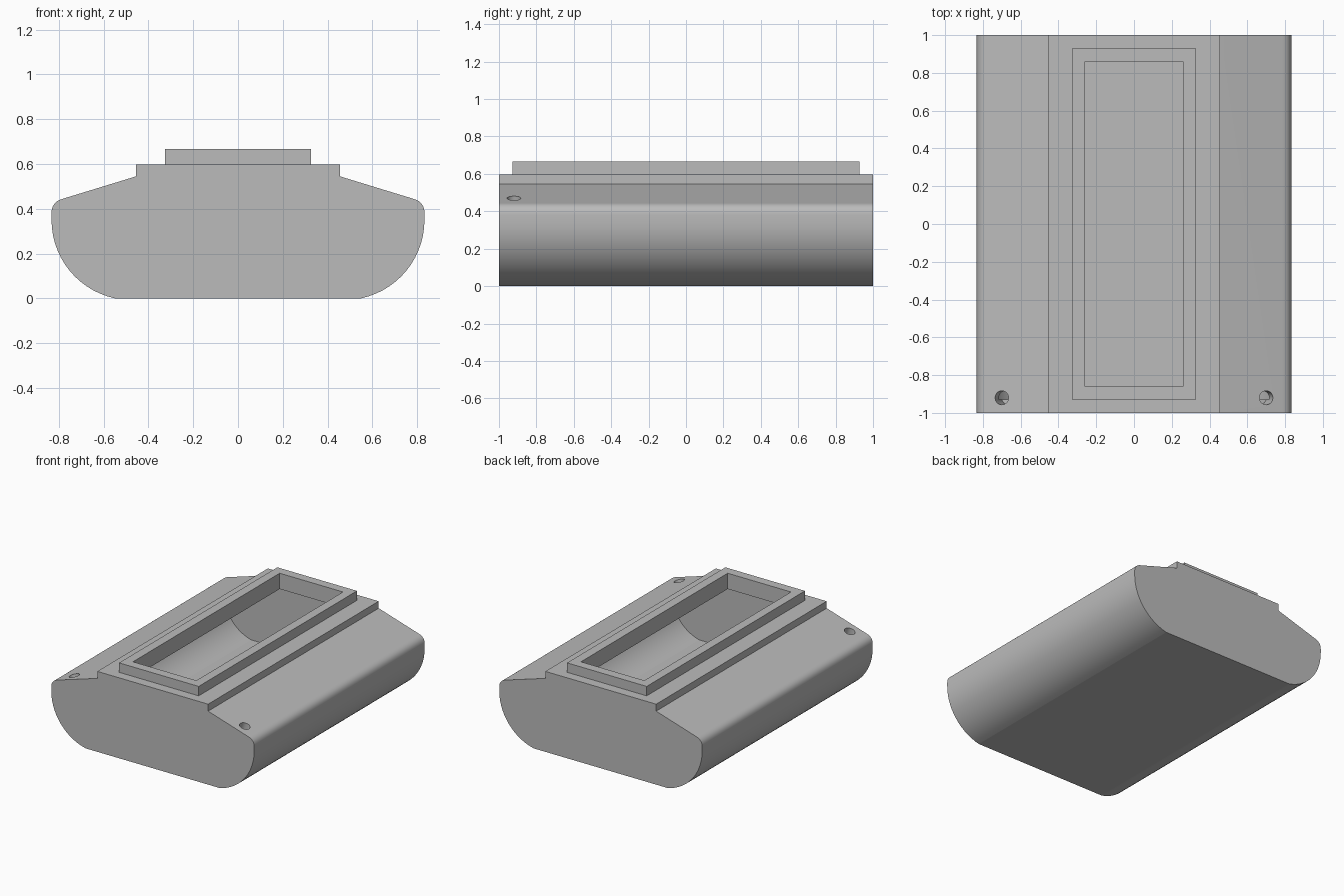
import bpy, bmesh, math
from mathutils import Vector, Matrix

if "Cube" in bpy.data.objects:
    bpy.data.objects.remove(bpy.data.objects["Cube"], do_unlink=True)

GREY = (0.5, 0.5, 0.5, 1)
mat = bpy.data.materials.new("plain grey")
mat.use_nodes = True
mat.diffuse_color = GREY
mat.node_tree.nodes["Principled BSDF"].inputs["Base Color"].default_value = GREY


def add_object(name, bm):
    bmesh.ops.recalc_face_normals(bm, faces=bm.faces)
    mesh = bpy.data.meshes.new(name)
    bm.to_mesh(mesh)
    bm.free()
    mesh.materials.append(mat)
    ob = bpy.data.objects.new(name, mesh)
    bpy.context.collection.objects.link(ob)
    return ob


def extrude_profile(name, half, half_length):
    """Mirror a right-hand outline (bottom to top) and extrude it along y."""
    outline = half + [(-x, z) for x, z in reversed(half)]
    bm = bmesh.new()
    face = bm.faces.new([bm.verts.new((x, -half_length, z)) for x, z in outline])
    new = bmesh.ops.extrude_face_region(bm, geom=[face])["geom"]
    verts = [v for v in new if isinstance(v, bmesh.types.BMVert)]
    bmesh.ops.translate(bm, verts=verts, vec=(0, 2 * half_length, 0))
    return add_object(name, bm)


def box(name, hx, hy, z0, z1):
    return extrude_profile(name, [(hx, z0), (hx, z1)], hy)


def cut(target, cutter):
    mod = target.modifiers.new("cut", 'BOOLEAN')
    mod.operation = 'DIFFERENCE'
    mod.solver = 'EXACT'
    mod.object = cutter
    bpy.context.view_layer.objects.active = target
    bpy.ops.object.modifier_apply(modifier=mod.name)
    bpy.data.objects.remove(cutter, do_unlink=True)


def arc(cx, cz, r, start, end, n):
    angles = [math.radians(start + (end - start) * i / n) for i in range(n + 1)]
    return [(cx + r * math.cos(a), cz + r * math.sin(a)) for a in angles]


def rounded_corner(p, c, q, n):
    p, c, q = Vector(p), Vector(c), Vector(q)
    pts = []
    for i in range(n + 1):
        t = i / n
        pts.append(tuple(p * (1 - t) ** 2 + c * 2 * t * (1 - t) + q * t * t))
    return pts


# Outer shell: bowed sides, rounded shoulder, sloping deck, raised centre
outer = arc(0.475, 0.35, 0.358, -77.9, 0, 14)
outer += rounded_corner((0.833, 0.38), (0.833, 0.43), (0.785, 0.444), 14)
outer += [(0.455, 0.545), (0.455, 0.597)]
body = extrude_profile("body", outer, 1.0)

# Hollow inside following the shell
inner = arc(0.475, 0.35, 0.288, -76.5, 0, 14)
inner += rounded_corner((0.763, 0.36), (0.763, 0.38), (0.74, 0.385), 8)
inner += [(0.385, 0.492), (0.385, 0.55)]
cut(body, extrude_profile("cavity_cutter", inner, 0.93))

# Opening through the roof
cut(body, box("opening_cutter", 0.26, 0.86, 0.4, 0.8))

# Drilled holes square to the sloping deck
for side in (-1, 1):
    bm = bmesh.new()
    tilt = Matrix.Rotation(side * math.atan(0.306), 4, 'Y')
    place = Matrix.Translation((side * 0.7, -0.92, 0.47))
    bmesh.ops.create_cone(bm, cap_ends=True, segments=48, radius1=0.037,
                          radius2=0.037, depth=0.24, matrix=place @ tilt)
    cut(body, add_object("hole_cutter", bm))

# Raised frame around the opening
frame = box("top_frame", 0.327, 0.928, 0.597, 0.667)
cut(frame, box("frame_cutter", 0.26, 0.86, 0.5, 0.8))

# Smooth the curved sides, keep the edges crisp
for ob in (body, frame):
    bpy.ops.object.select_all(action='DESELECT')
    ob.select_set(True)
    bpy.context.view_layer.objects.active = ob
    bpy.ops.object.shade_smooth_by_angle(angle=math.radians(11))
